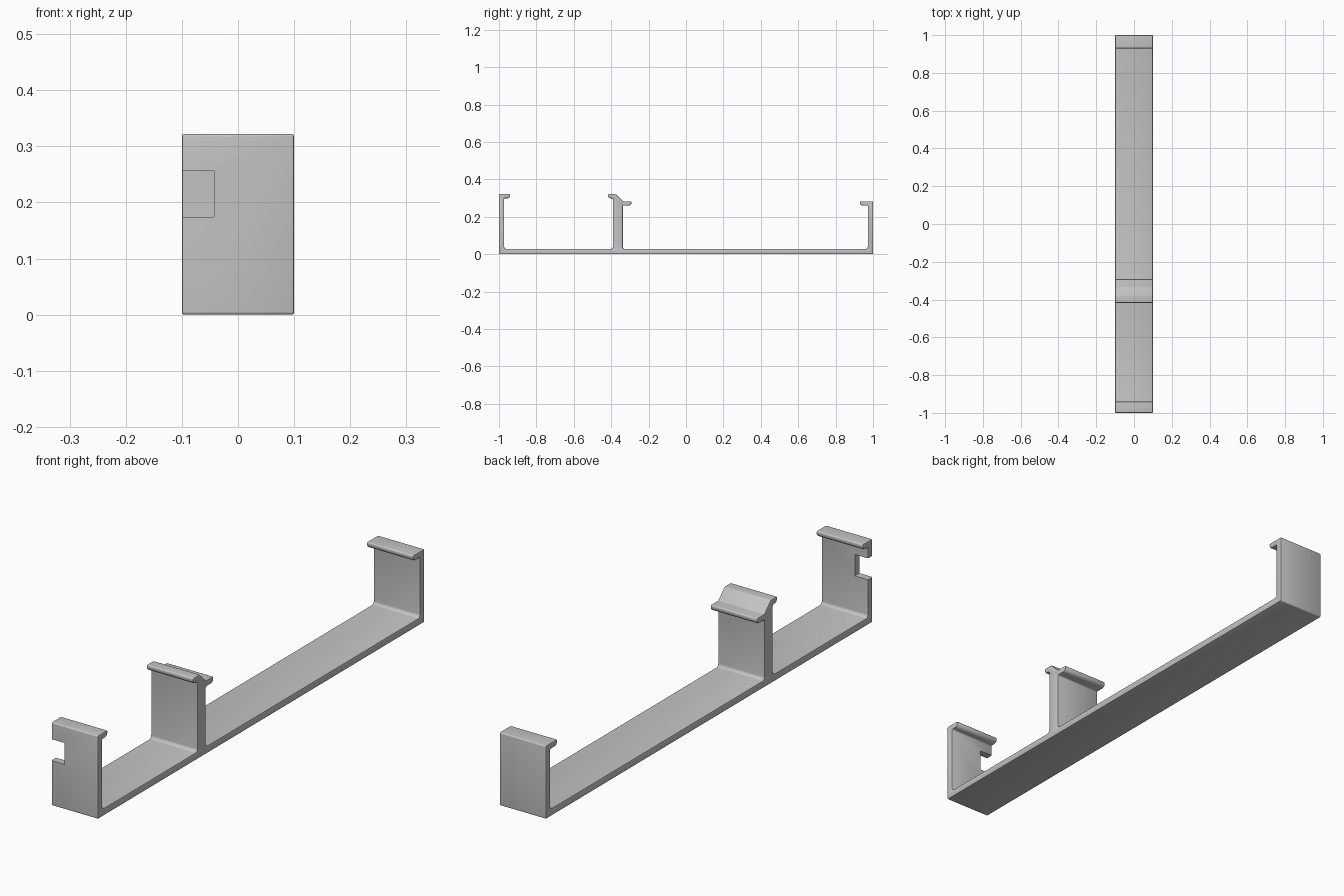
import bpy, bmesh, math
from mathutils import Vector

cube = bpy.data.objects.get("Cube")
if cube:
    bpy.data.objects.remove(cube)

HALF = 0.1     # half width of the strip
T = 0.028      # sheet thickness

grey = bpy.data.materials.new("light grey plastic")
grey.use_nodes = True
colour = (0.55, 0.55, 0.55, 1)
grey.diffuse_color = colour
grey.node_tree.nodes["Principled BSDF"].inputs["Base Color"].default_value = colour


def fillet(points, steps=4):
    """Round each (y, z, radius) corner of a closed outline."""
    out = []
    for i, (y, z, r) in enumerate(points):
        p = Vector((y, z))
        if r == 0:
            out.append(p)
            continue
        a = (Vector(points[i - 1][:2]) - p).normalized()
        b = (Vector(points[(i + 1) % len(points)][:2]) - p).normalized()
        half = a.angle(b) / 2
        centre = p + (a + b).normalized() * r / math.sin(half)
        start = p + a * r / math.tan(half) - centre
        end = p + b * r / math.tan(half) - centre
        for k in range(steps + 1):
            t = k / steps
            out.append(centre + (start * (1 - t) + end * t).normalized() * r)
    return out


def extrude_profile(name, outline):
    """Extrude a side outline across the width."""
    bm = bmesh.new()
    face = bm.faces.new([bm.verts.new((-HALF, p.x, p.y)) for p in outline])
    ext = bmesh.ops.extrude_face_region(bm, geom=[face])
    verts = [v for v in ext["geom"] if isinstance(v, bmesh.types.BMVert)]
    bmesh.ops.translate(bm, verts=verts, vec=(2 * HALF, 0, 0))
    bmesh.ops.recalc_face_normals(bm, faces=bm.faces)
    mesh = bpy.data.meshes.new(name)
    bm.to_mesh(mesh)
    bm.free()
    mesh.materials.append(grey)
    ob = bpy.data.objects.new(name, mesh)
    bpy.context.collection.objects.link(ob)
    return ob


# Side outline: base strip, front hook, double-lipped post, rear hook
HI, LO, LIP = 0.322, 0.283, 0.023
outline = [
    (-1, 0, 0.005), (1, 0, 0.005),
    # rear hook
    (1, LO, 0.005), (0.93, LO, 0.005), (0.93, LO - LIP, 0.014),
    (1 - T, LO - LIP, 0.005), (1 - T, T, 0.012),
    # post with a low rear lip, a ramp and a high front lip
    (-0.338, T, 0.012), (-0.338, LO - LIP, 0.005),
    (-0.292, LO - LIP, 0.014), (-0.292, LO, 0.005),
    (-0.338, LO, 0.01), (-0.377, HI, 0.006),
    (-0.417, HI, 0.005), (-0.417, HI - LIP, 0.014),
    (-0.391, HI - LIP, 0.005), (-0.391, T, 0.012),
    # front hook
    (-1 + T, T, 0.012), (-1 + T, HI - LIP, 0.005),
    (-0.94, HI - LIP, 0.014), (-0.94, HI, 0.005), (-1, HI, 0.005),
]
bracket = extrude_profile("clip_bracket", fillet(outline))

# Softened side edges
bevel = bracket.modifiers.new("side_edges", "BEVEL")
bevel.width = 0.004
bevel.segments = 2
bevel.limit_method = "ANGLE"
bevel.angle_limit = math.radians(50)

# Square notch in the front wall
bpy.ops.mesh.primitive_cube_add(size=1, location=(-0.093, -0.985, 0.2155))
cutter = bpy.context.object
cutter.name = "notch_cutter"
cutter.scale = (0.1, 0.1, 0.083)
cutter.hide_render = True
cutter.display_type = "WIRE"
notch = bracket.modifiers.new("notch", "BOOLEAN")
notch.operation = "DIFFERENCE"
notch.solver = "EXACT"
notch.object = cutter

# Bake the modifiers, then smooth the rounded corners
bpy.ops.object.select_all(action="DESELECT")
bracket.select_set(True)
bpy.context.view_layer.objects.active = bracket
for mod in ("side_edges", "notch"):
    bpy.ops.object.modifier_apply(modifier=mod)
bpy.data.objects.remove(cutter)
bpy.ops.object.shade_smooth_by_angle(angle=math.radians(35))
